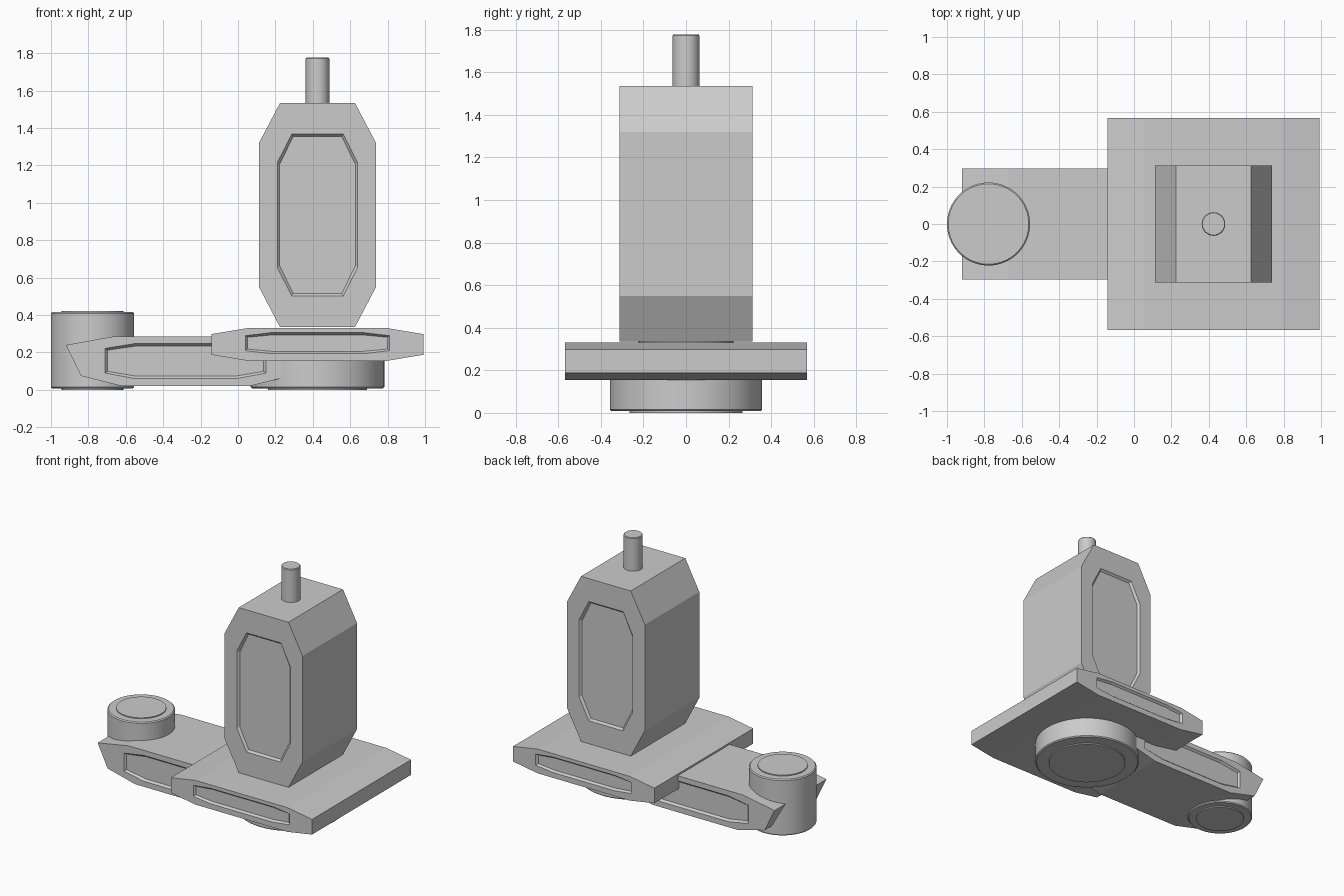
import bpy, bmesh, math

if "Cube" in bpy.data.objects:
    bpy.data.objects.remove(bpy.data.objects["Cube"])


def finish(name, bm, smooth=False):
    bmesh.ops.recalc_face_normals(bm, faces=bm.faces)
    mesh = bpy.data.meshes.new(name)
    bm.to_mesh(mesh)
    bm.free()
    ob = bpy.data.objects.new(name, mesh)
    bpy.context.collection.objects.link(ob)
    if smooth:
        bpy.ops.object.select_all(action='DESELECT')
        ob.select_set(True)
        bpy.context.view_layer.objects.active = ob
        bpy.ops.object.shade_smooth_by_angle(angle=math.radians(30))
    return ob


def octagon(cx, cz, half_w, half_h, flat_w, flat_h):
    pts = [(flat_w, half_h), (half_w, flat_h), (half_w, -flat_h), (flat_w, -half_h)]
    pts += [(-x, -z) for x, z in pts]
    return [(cx + x, cz + z) for x, z in pts]


def panelled_prism(name, outer, panel, half_y, lip=0.013, depth=0.015):
    """Extrude an x-z outline along y, with a shallow recessed panel on both ends."""
    bm = bmesh.new()
    cx = sum(p[0] for p in panel) / len(panel)
    cz = sum(p[1] for p in panel) / len(panel)
    hw = max(p[0] for p in panel) - cx
    hh = max(p[1] for p in panel) - cz
    floor = [(cx + (x - cx) * (1 - lip / hw), cz + (z - cz) * (1 - lip / hh)) for x, z in panel]
    n = len(outer)

    def ring(pts, y):
        return [bm.verts.new((x, y, z)) for x, z in pts]

    def bridge(a, b):
        for i in range(n):
            j = (i + 1) % n
            bm.faces.new((a[i], a[j], b[j], b[i]))

    edges = []
    for s in (-1, 1):
        rings = [ring(outer, s * half_y), ring(panel, s * half_y),
                 ring(floor, s * (half_y - depth))]
        bridge(rings[0], rings[1])
        bridge(rings[1], rings[2])
        bm.faces.new(rings[2])
        edges.append(rings[0])
    bridge(edges[0], edges[1])
    return finish(name, bm)


def lathe(name, x, profile, segs=64):
    """Revolve (radius, z) points around a vertical axis at x, capped at both ends."""
    bm = bmesh.new()
    rings = []
    for r, z in profile:
        rings.append([bm.verts.new((x + r * math.cos(2 * math.pi * i / segs),
                                    r * math.sin(2 * math.pi * i / segs), z))
                      for i in range(segs)])
    for a, b in zip(rings, rings[1:]):
        for i in range(segs):
            j = (i + 1) % segs
            bm.faces.new((a[i], a[j], b[j], b[i]))
    bm.faces.new(rings[0])
    bm.faces.new(rings[-1])
    return finish(name, bm, True)


AXIS = 0.425

# Tall octagonal housing
panelled_prism("housing", octagon(AXIS, 0.935, 0.313, 0.60, 0.20, 0.385),
               octagon(AXIS, 0.935, 0.215, 0.433, 0.138, 0.28), 0.313)

# Mounting plate under the housing
panelled_prism("mounting_plate", octagon(AXIS, 0.243, 0.568, 0.088, 0.37, 0.055),
               octagon(AXIS, 0.25, 0.386, 0.056, 0.25, 0.04), 0.568, lip=0.012)

# Low arm linking the two hubs (left half mirrored about its middle)
ARM = -0.28


def mirrored(half):
    return half + [(2 * ARM - x, z) for x, z in reversed(half)]


panelled_prism("arm",
               mirrored([(-0.62, 0.02), (-0.84, 0.075), (-0.92, 0.24), (-0.67, 0.285)]),
               mirrored([(-0.55, 0.06), (-0.71, 0.09), (-0.71, 0.222), (-0.55, 0.248)]),
               0.298)

# Round hubs with slightly raised end discs
lathe("end_hub", -0.778, [(0.165, 0.0), (0.165, 0.008), (0.215, 0.008), (0.222, 0.015),
                          (0.222, 0.409), (0.215, 0.416), (0.165, 0.416), (0.165, 0.423)])
lathe("base_hub", AXIS, [(0.265, 0.0), (0.265, 0.008), (0.35, 0.008), (0.357, 0.015),
                         (0.357, 0.25)])

# Output shaft on top
lathe("shaft", AXIS, [(0.063, 1.50), (0.063, 1.772), (0.059, 1.777)], 32)
